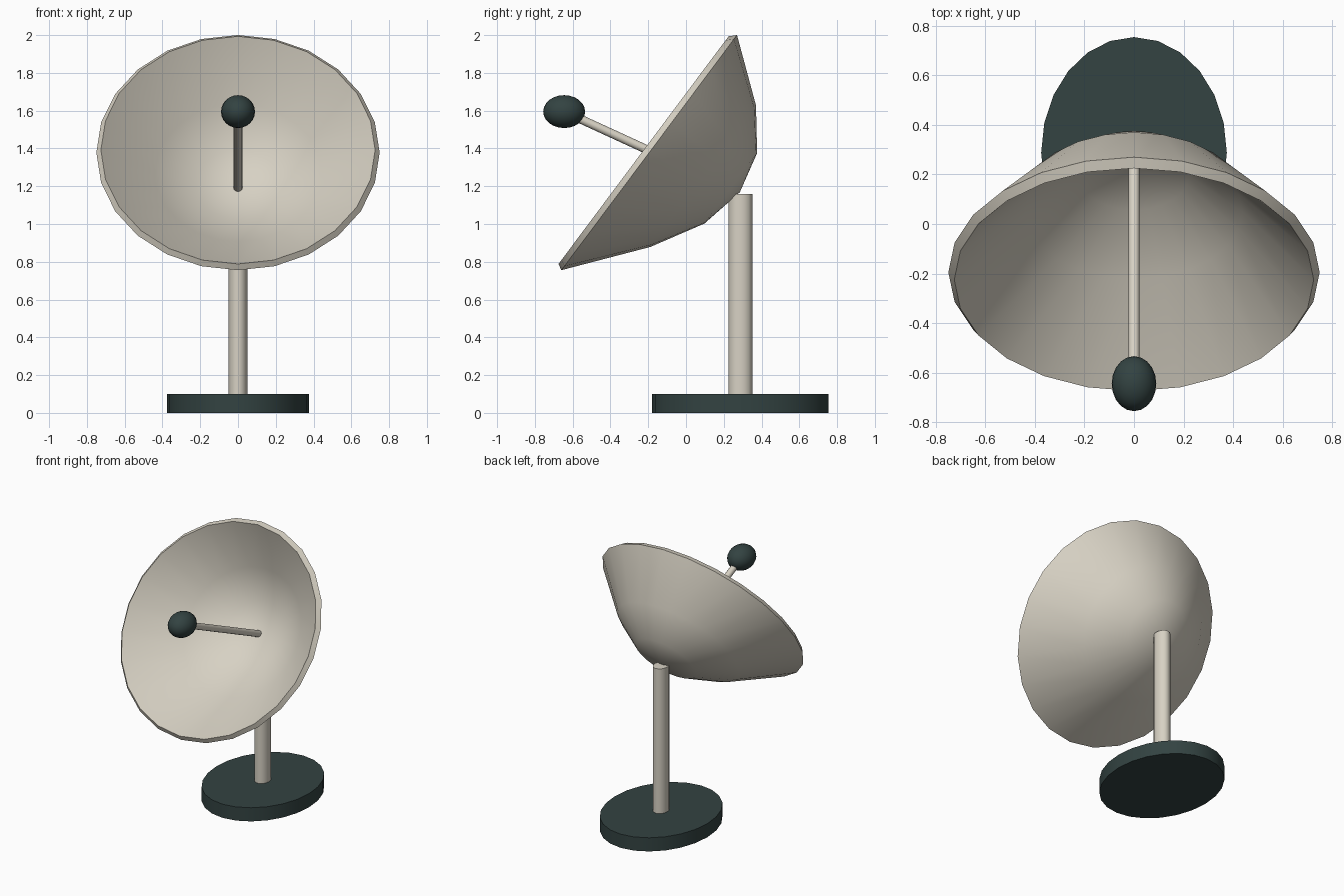
import bpy, bmesh, math
from mathutils import Vector

if "Cube" in bpy.data.objects:
    bpy.data.objects.remove(bpy.data.objects["Cube"])


def material(name, rgb):
    m = bpy.data.materials.new(name)
    m.diffuse_color = (*rgb, 1)
    m.use_nodes = True
    m.node_tree.nodes["Principled BSDF"].inputs["Base Color"].default_value = m.diffuse_color
    return m


CREAM = material("warm cream", (0.68, 0.64, 0.55))
DARK = material("dark teal", (0.033, 0.056, 0.054))


def finish(obj, name, mat, angle=40):
    obj.name = name
    obj.data.materials.append(mat)
    bpy.ops.object.select_all(action='DESELECT')
    obj.select_set(True)
    bpy.context.view_layer.objects.active = obj
    bpy.ops.object.shade_smooth_by_angle(angle=math.radians(angle))
    return obj


def upright(name, mat, sides, rx, ry, y, z0, z1):
    bpy.ops.mesh.primitive_cylinder_add(vertices=sides, radius=1, depth=1,
                                        location=(0, y, (z0 + z1) / 2))
    obj = bpy.context.object
    obj.scale = (rx, ry, z1 - z0)
    bpy.ops.object.transform_apply(location=False, rotation=False, scale=True)
    return finish(obj, name, mat)


# Oval base and post
upright("base", DARK, 24, 0.375, 0.467, 0.288, 0, 0.1)
upright("post", CREAM, 16, 0.05, 0.063, 0.288, 0.002, 1.16)

# Dish: a thick lathed bowl in a tilted frame
CENTRE = Vector((0, -0.195, 1.378))
SIDE = Vector((0.75, 0, 0))
UP = Vector((0, 0.465, 0.6225))
BACK = Vector((0, 0.48, -0.21))
OUTER = [(0.30, 0.90), (0.602, 0.595), (1.0, 0.0)]
INNER = [(0.968, -0.062), (0.585, 0.51), (0.295, 0.81)]
SIDES = 24

bm = bmesh.new()
rings = []
for r, t in OUTER + INNER:
    ring = []
    for i in range(SIDES):
        a = 2 * math.pi * i / SIDES
        ring.append(bm.verts.new(CENTRE + SIDE * r * math.cos(a)
                                 + UP * r * math.sin(a) + BACK * t))
    rings.append(ring)
outer_tip = bm.verts.new(CENTRE + BACK * 1.0)
inner_tip = bm.verts.new(CENTRE + BACK * 0.905)
for i in range(SIDES):
    j = (i + 1) % SIDES
    for a, b in zip(rings, rings[1:]):
        bm.faces.new((a[i], a[j], b[j], b[i]))
    bm.faces.new((outer_tip, rings[0][j], rings[0][i]))
    bm.faces.new((inner_tip, rings[-1][i], rings[-1][j]))
bmesh.ops.recalc_face_normals(bm, faces=bm.faces)
mesh = bpy.data.meshes.new("dish")
bm.to_mesh(mesh)
bm.free()
dish = bpy.data.objects.new("dish", mesh)
bpy.context.collection.objects.link(dish)
finish(dish, "dish", CREAM)

# Feed arm from the bowl centre to the receiver
start, end = Vector((0, 0.25, 1.184)), Vector((0, -0.645, 1.595))
axis = end - start
bpy.ops.mesh.primitive_cylinder_add(vertices=12, radius=0.023, depth=axis.length,
                                    location=(start + end) / 2,
                                    rotation=axis.to_track_quat('Z', 'Y').to_euler())
finish(bpy.context.object, "feed_arm", CREAM)

# Receiver ball
bpy.ops.mesh.primitive_uv_sphere_add(segments=20, ring_count=12, radius=1, location=end)
ball = bpy.context.object
ball.scale = (0.09, 0.111, 0.087)
bpy.ops.object.transform_apply(location=False, rotation=False, scale=True)
finish(ball, "receiver", DARK)
